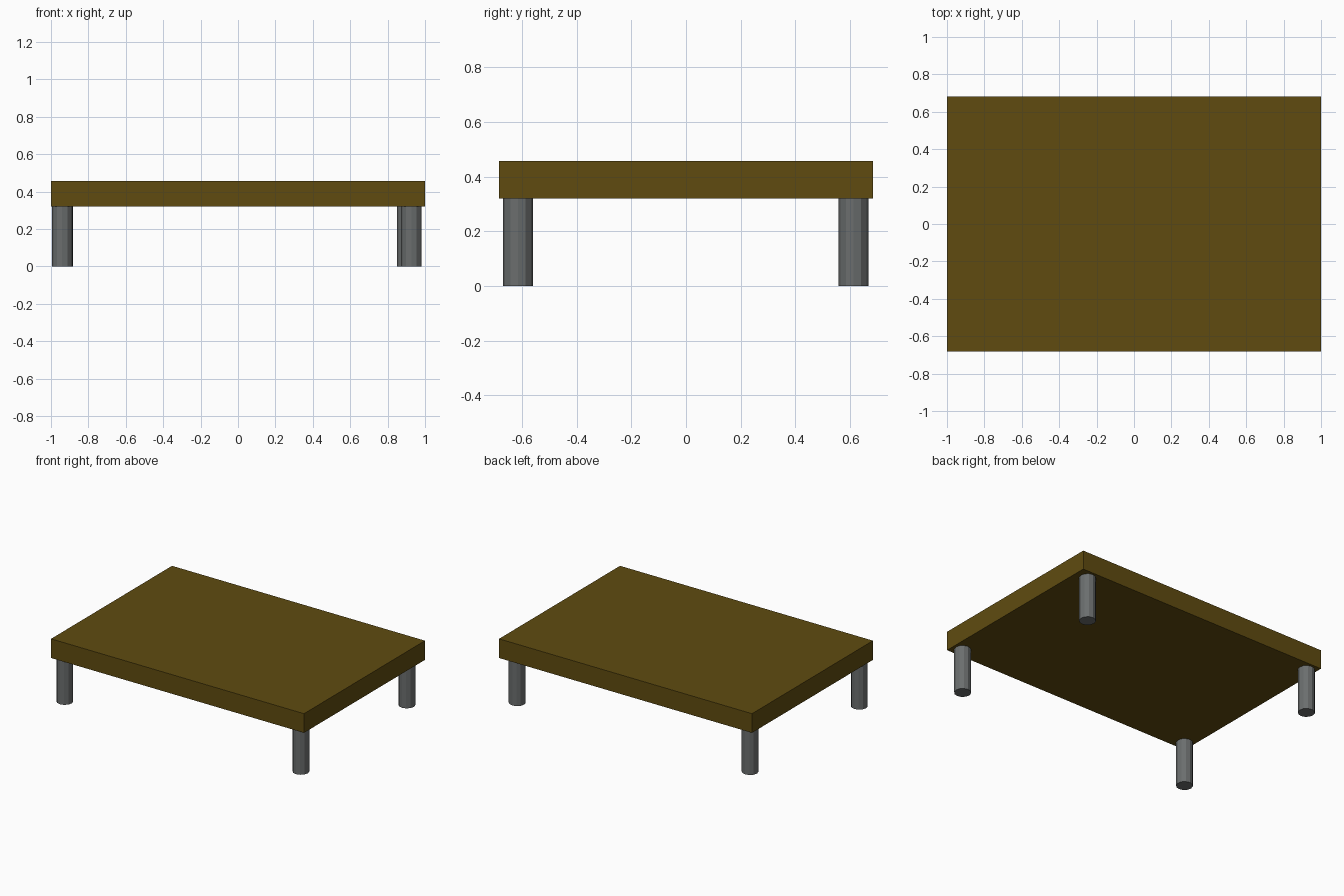
import bpy

if "Cube" in bpy.data.objects:
    bpy.data.objects.remove(bpy.data.objects["Cube"])


def material(name, color):
    mat = bpy.data.materials.new(name)
    mat.diffuse_color = (*color, 1.0)
    mat.use_nodes = True
    mat.node_tree.nodes["Principled BSDF"].inputs["Base Color"].default_value = mat.diffuse_color
    return mat


wood = material("brown wood", (0.115, 0.071, 0.005))
metal = material("grey metal", (0.145, 0.155, 0.155))

UNDERSIDE, TOP = 0.32, 0.457
HALF_DEPTH = 0.683
LEG_RADIUS = 0.055

# Thick flat table top
bpy.ops.mesh.primitive_cube_add(size=1, location=(0, 0, (UNDERSIDE + TOP) / 2))
top = bpy.context.object
top.name = "table_top"
top.scale = (2, HALF_DEPTH * 2, TOP - UNDERSIDE)
bpy.ops.object.transform_apply(location=False, rotation=False, scale=True)
top.data.materials.append(wood)

# Four round legs, set slightly unevenly near the corners
legs = {
    "front_left_leg": (-0.940, -0.614),
    "front_right_leg": (0.927, -0.614),
    "back_left_leg": (-0.936, 0.613),
    "back_right_leg": (0.906, 0.613),
}
for name, (x, y) in legs.items():
    bpy.ops.mesh.primitive_cylinder_add(
        vertices=12, radius=LEG_RADIUS, depth=UNDERSIDE,
        location=(x, y, UNDERSIDE / 2))
    leg = bpy.context.object
    leg.name = name
    leg.data.materials.append(metal)
